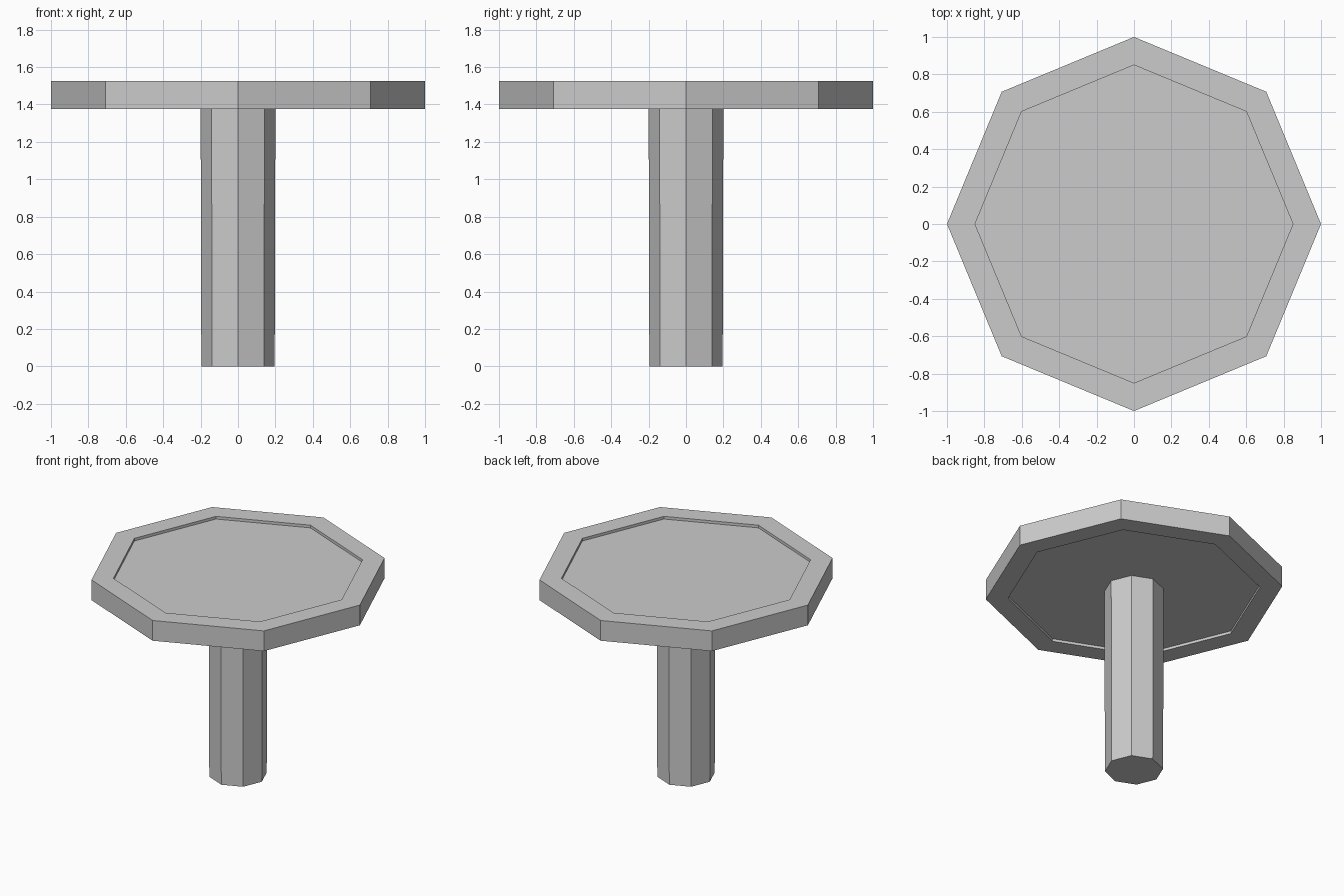
import bpy, bmesh
from math import cos, sin, pi

if "Cube" in bpy.data.objects:
    bpy.data.objects.remove(bpy.data.objects["Cube"])

SIDES = 8


def octagon_lathe(name, profile):
    """Stack octagonal rings (radius, z) from bottom to top and cap both ends."""
    bm = bmesh.new()
    rings = [[bm.verts.new((r * cos(2 * pi * i / SIDES), r * sin(2 * pi * i / SIDES), z))
              for i in range(SIDES)] for r, z in profile]
    for a, b in zip(rings, rings[1:]):
        for i in range(SIDES):
            j = (i + 1) % SIDES
            bm.faces.new((a[i], a[j], b[j], b[i]))
    bm.faces.new(rings[0][::-1])
    bm.faces.new(rings[-1])
    bmesh.ops.recalc_face_normals(bm, faces=bm.faces)
    mesh = bpy.data.meshes.new(name)
    bm.to_mesh(mesh)
    bm.free()
    obj = bpy.data.objects.new(name, mesh)
    bpy.context.collection.objects.link(obj)
    return obj


# Table top: raised rim around a panel recessed above and below
octagon_lathe("table_top", [(0.85, 1.395), (0.85, 1.375), (1.0, 1.375),
                            (1.0, 1.525), (0.85, 1.525), (0.85, 1.505)])

# Central leg, very slightly narrower at the foot
octagon_lathe("table_leg", [(0.196, 0.0), (0.20, 1.40)])
